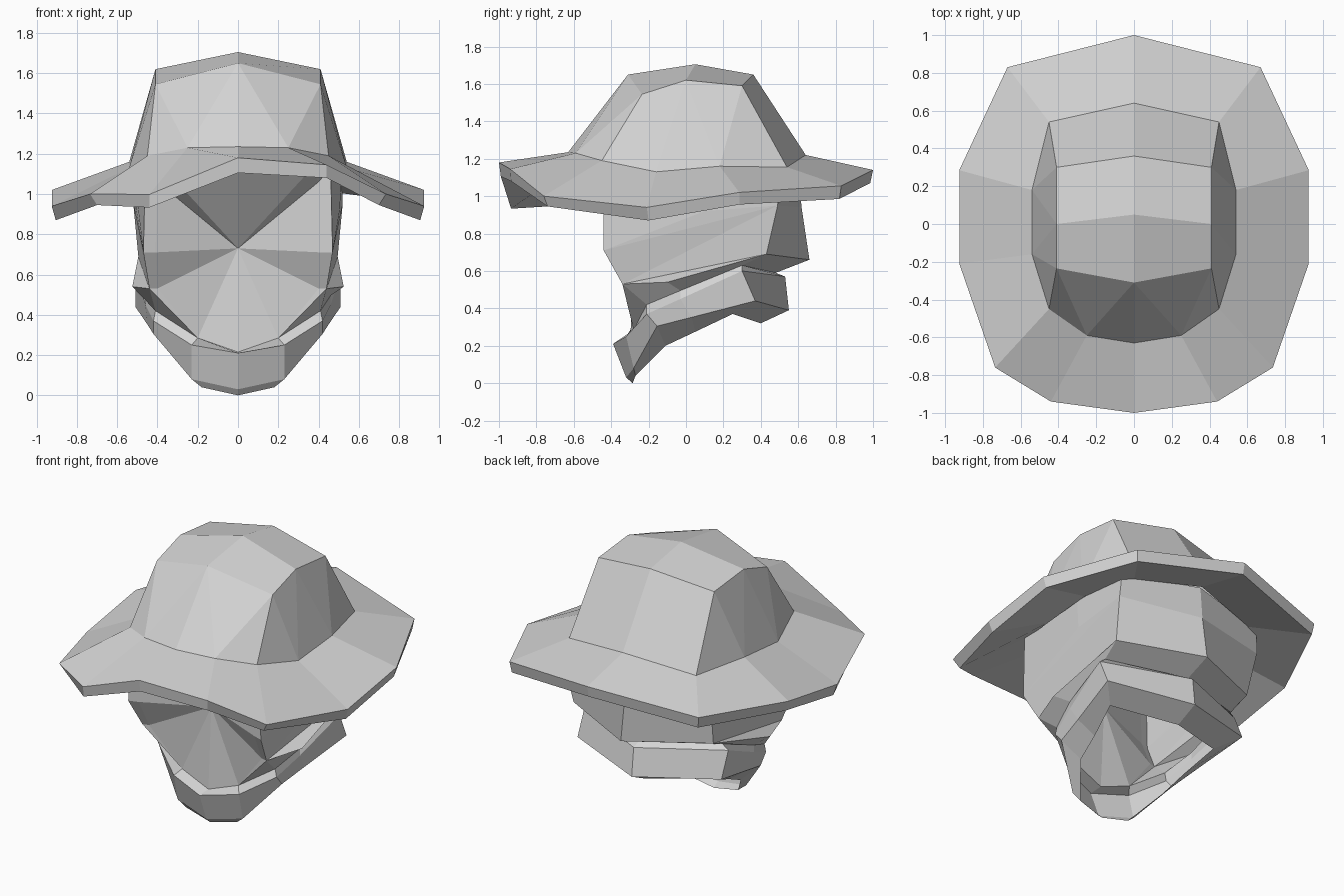
import bpy, bmesh

if "Cube" in bpy.data.objects:
    bpy.data.objects.remove(bpy.data.objects["Cube"])

grey = bpy.data.materials.new("light_grey")
grey.diffuse_color = (0.66, 0.66, 0.66, 1)
grey.use_nodes = True
grey.node_tree.nodes["Principled BSDF"].inputs["Base Color"].default_value = grey.diffuse_color


def build(name, faces, mirror=True):
    """Make a flat-shaded mesh from corner lists, optionally mirrored in x."""
    bm = bmesh.new()
    for f in faces:
        sides = [f]
        if mirror:
            sides.append([(-x, y, z) for x, y, z in reversed(f)])
        for s in sides:
            bm.faces.new([bm.verts.new(p) for p in s])
    bmesh.ops.remove_doubles(bm, verts=bm.verts, dist=0.001)
    bmesh.ops.dissolve_degenerate(bm, edges=bm.edges, dist=0.0005)
    bmesh.ops.recalc_face_normals(bm, faces=bm.faces)
    me = bpy.data.meshes.new(name)
    bm.to_mesh(me)
    bm.free()
    me.materials.append(grey)
    ob = bpy.data.objects.new(name, me)
    bpy.context.collection.objects.link(ob)


def strip(a, b, closed=False):
    n = len(a)
    return [[a[i], a[(i + 1) % n], b[(i + 1) % n], b[i]]
            for i in range(n if closed else n - 1)]


def fan(ring, tip):
    return [[a, b, tip] for a, b in zip(ring, ring[1:])]


def full(half):
    return half + [(-x, y, z) for x, y, z in half[-2:0:-1]]


# Crown of the hat
base = [(0, -.63, 1.235), (.25, -.59, 1.23), (.45, -.45, 1.19), (.54, -.16, 1.13),
        (.54, .18, 1.16), (.45, .54, 1.155), (0, .64, 1.22)]
b = base
t = [(0, -.31, 1.65), (.41, -.235, 1.545), (.41, 0, 1.62),
     (.41, .30, 1.59), (0, .36, 1.65), (0, .05, 1.705)]
build("hat_crown", [
    [t[0], b[0], b[1]], [t[0], b[1], t[1]], [t[1], b[1], b[2]], [t[1], b[2], b[3]],
    [t[1], b[3], t[2]], [t[2], b[3], b[4]], [t[2], b[4], t[3]], [t[3], b[4], b[5]],
    [t[3], b[5], b[6], t[4]], [t[0], t[1], t[2], t[5]], [t[5], t[2], t[3], t[4]]])

# Brim, with one front corner pulled down
rim_top = full([(0, -1, 1.18), (.44, -.94, 1.145), (.735, -.76, 1.0), (.925, -.21, .94),
                (.925, .285, 1.02), (.67, .83, 1.055), (0, 1, 1.14)])
rim_low = full([(0, -.99, 1.105), (.44, -.935, 1.08), (.70, -.74, .945), (.905, -.20, .87),
                (.905, .285, .955), (.66, .82, .985), (0, .985, 1.07)])
for ring in (rim_top, rim_low):
    x, y, z = ring[-1]
    ring[-1] = (x, y, z - .147)
ring_top = full(base)
ring_low = [(x * .96, y * .96, z - .07) for x, y, z in ring_top]
build("hat_brim", strip(ring_top, rim_top, True) + strip(rim_top, rim_low, True)
      + strip(rim_low, ring_low, True) + strip(ring_low, ring_top, True), mirror=False)

# Hood columns run front edge, side, back corner, centre back
top = [(.46, -.44, 1.13), (.515, .10, 1.09), (.51, .50, 1.10), (0, .60, 1.15)]
mid = [(.47, -.44, .71), (.505, .10, .92), (.52, .49, .95), (0, .618, .94)]
low = [(.44, -.34, .53), (.525, -.10, .54), (.495, .43, .69), (0, .66, .66)]
# Collar rings start at the chin and end at the centre back
crease = [(0, -.30, .215), (.20, -.28, .285), (.41, -.21, .42), (.46, -.03, .495),
          (.47, .30, .63), (0, .48, .59)]
outer_top = [(0, -.39, .21), (.23, -.32, .25), (.42, -.21, .37), (.46, -.03, .45),
             (.51, .30, .60), (0, .53, .57)]
outer_low = [(0, -.32, .03), (.23, -.28, .08), (.42, -.155, .305), (.45, .03, .352),
             (.51, .37, .44), (0, .55, .39)]
inner_low = [(0, -.285, 0), (.18, -.27, .04), (.31, -.11, .20), (.34, .05, .275),
             (.39, .25, .37), (0, .40, .32)]
# Face opening edge, from brow to chin
lip = [(.40, -.42, 1.06), (.41, -.42, .71), (.40, -.33, .53)]
brow = [(0, -.60, 1.16), (.36, -.53, 1.12)]
opening = brow + lip + [crease[1], crease[0]]

hood = strip(top, mid) + strip(mid[2:], low[2:]) + strip(low, crease[2:])
hood += [[mid[0], low[0], mid[2]], [mid[0], mid[2], mid[1]],
         [low[0], low[1], low[2]], [low[0], low[2], mid[2]]]
hood += strip([top[0], mid[0], low[0]], lip)
hood += [[low[0], lip[2], crease[1]], [low[0], crease[1], crease[2]], [brow[1], lip[0], top[0]]]
hood += fan(opening, (0, -.27, .73))              # shallow face, neck left open
hood += strip(crease, outer_top) + strip(outer_top, outer_low) + strip(outer_low, inner_low)
build("hood_and_collar", hood)
